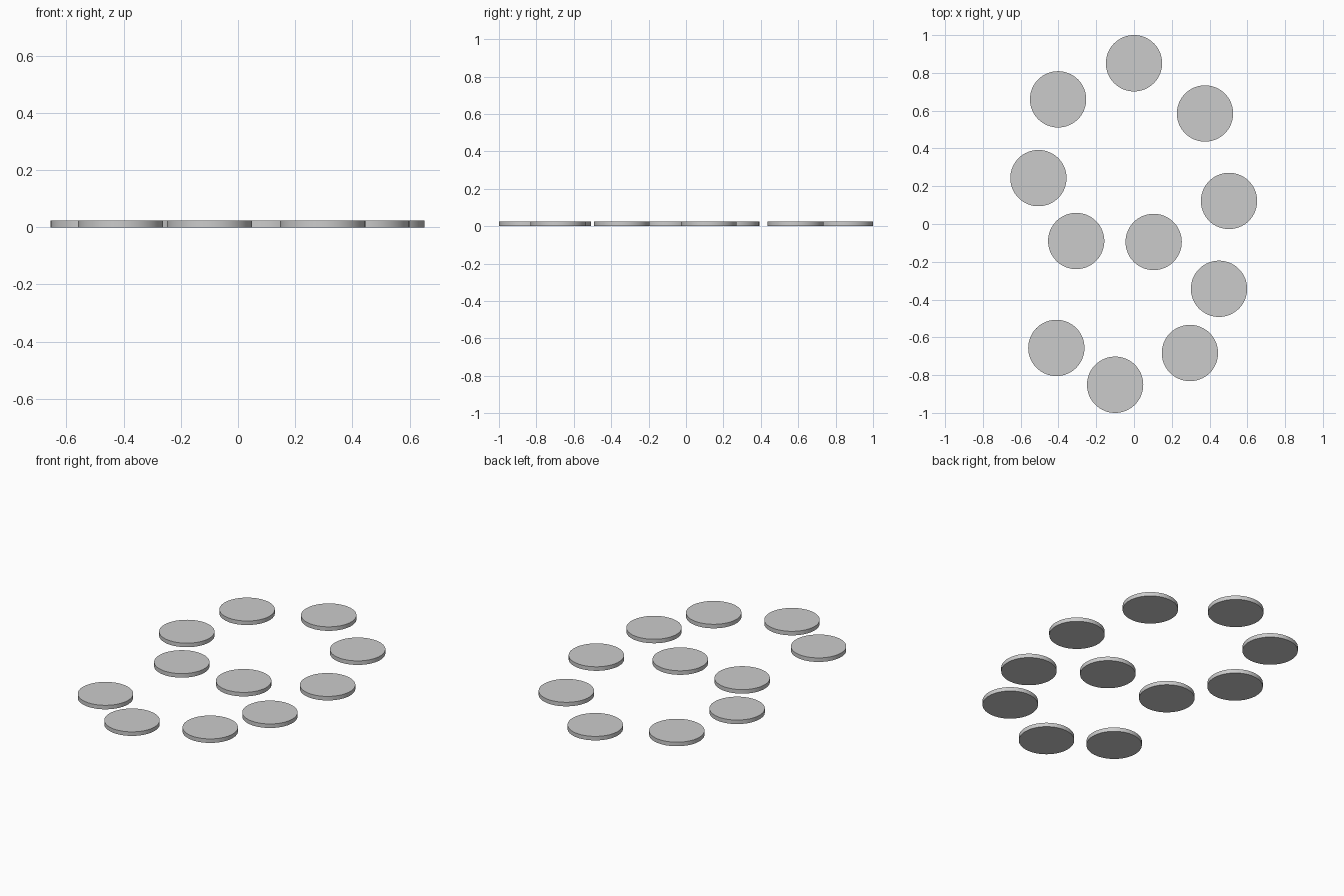
import bpy, math

if "Cube" in bpy.data.objects:
    bpy.data.objects.remove(bpy.data.objects["Cube"])

RADIUS, HEIGHT = 0.149, 0.024

# disc centres, following a figure-nine path from the lower left tail
centres = [
    (-0.411, -0.656), (-0.10, -0.851), (0.296, -0.683), (0.45, -0.343),
    (0.503, 0.122), (0.376, 0.585), (0.0, 0.851), (-0.402, 0.66),
    (-0.506, 0.243), (-0.306, -0.09), (0.104, -0.095),
]


def disc(name, x, y):
    bpy.ops.mesh.primitive_cylinder_add(
        vertices=64, radius=RADIUS, depth=HEIGHT, location=(x, y, HEIGHT / 2))
    ob = bpy.context.object
    ob.name = name
    # round wall smooth, rims crisp
    bpy.ops.object.shade_smooth_by_angle(angle=math.radians(30))
    return ob


# flat round discs
for i, (x, y) in enumerate(centres, 1):
    disc(f"disc_{i:02d}", x, y)
